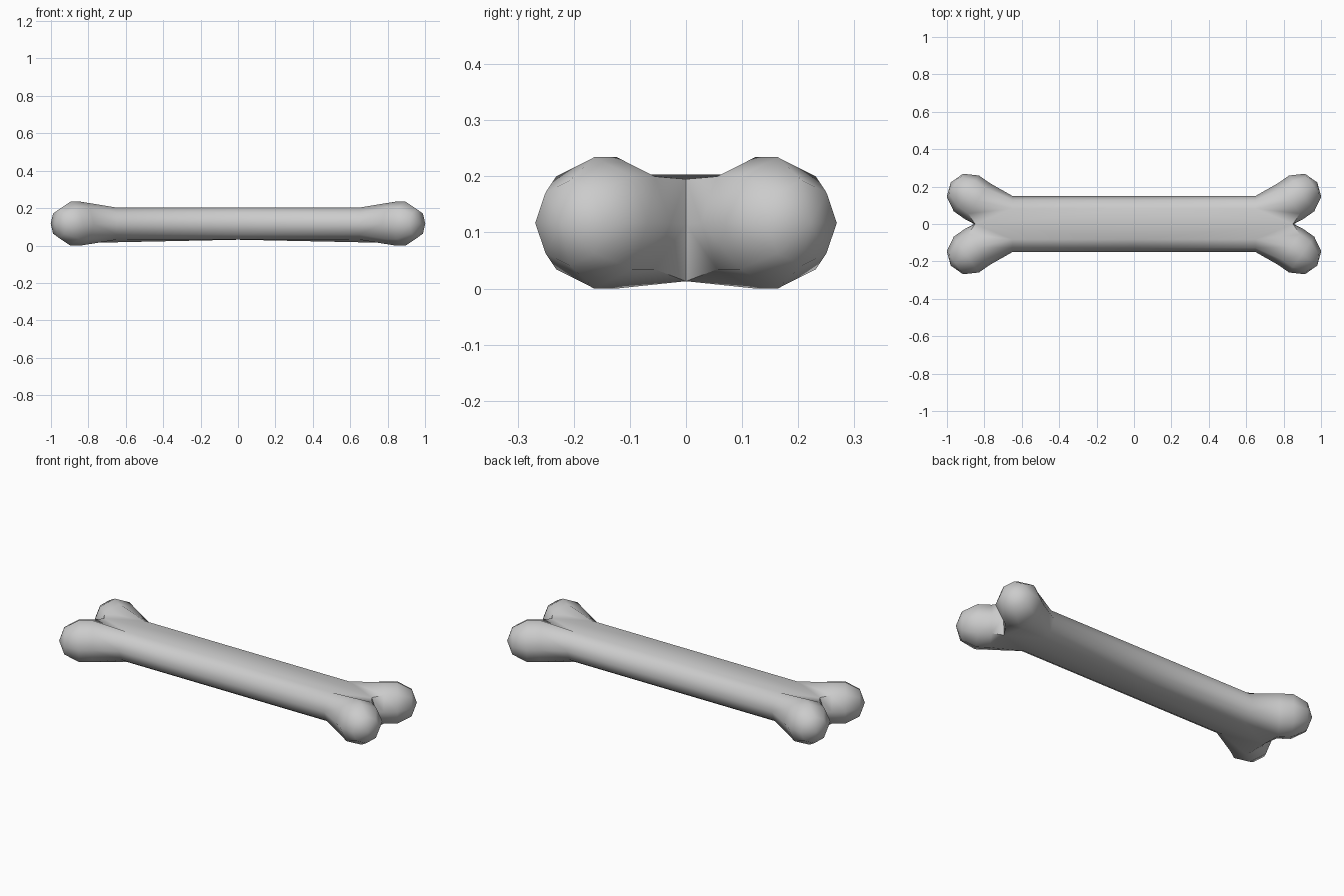
import bpy, bmesh
from math import sin, cos, radians, tau
from mathutils import Vector

if "Cube" in bpy.data.objects:
    bpy.data.objects.remove(bpy.data.objects["Cube"])

ZC = 0.117            # height of the bone's mid plane
SIDES = 8
bm = bmesh.new()


def ring(points):
    return [bm.verts.new(p) for p in points]


def bridge(a, b, ks):
    for k in ks:
        n = (k + 1) % SIDES
        bm.faces.new((a[k], a[n], b[n], b[k]))


# one quarter of the shaft: half section from the middle to where the lobes fork
half = [(0.15, 0), (0.128, 0.057), (0.082, 0.086), (0, 0.086),
        (0, 0), (0, -0.086), (0.082, -0.086), (0.128, -0.057)]
middle = {k: bm.verts.new((0, y, ZC + z)) for k, (y, z) in enumerate(half) if k != 4}
fork_pts = [Vector((0.65, y, ZC + z)) for y, z in half]
fork_pts[3] = Vector((0.85, 0, 0.195))      # crotch between the two lobes
fork_pts[4] = Vector((0.855, 0, 0.115))
fork_pts[5] = Vector((0.85, 0, 0.013))
fork = ring(fork_pts)
bridge(middle, fork, (5, 6, 7, 0, 1, 2))

# knobbly lobe: rings along a slanted axis, closed at the tip
centre = Vector((0.88, 0.152, ZC))
ang = radians(35)
axis = Vector((cos(ang), sin(ang), 0))
side = Vector((-sin(ang), cos(ang), 0))
up = Vector((0, 0, 1))
prev = fork
for along, r in ((-0.05, 0.117), (0.02, 0.117), (0.095, 0.076)):
    cur = ring([centre + axis * along
                + side * r * cos(tau * k / SIDES) + up * r * sin(tau * k / SIDES)
                for k in range(SIDES)])
    bridge(prev, cur, range(SIDES))
    prev = cur
tip = bm.verts.new(centre + axis * 0.122)
for k in range(SIDES):
    bm.faces.new((prev[k], prev[(k + 1) % SIDES], tip))

mesh = bpy.data.meshes.new("bone")
bm.to_mesh(mesh)
bm.free()
bone = bpy.data.objects.new("bone", mesh)
bpy.context.collection.objects.link(bone)

# mirror the quarter to both ends and both sides, then smooth
mirror = bone.modifiers.new("mirror", 'MIRROR')
mirror.use_axis = (True, True, False)
mirror.merge_threshold = 0.0005
bpy.context.view_layer.objects.active = bone
bone.select_set(True)
bpy.ops.object.modifier_apply(modifier=mirror.name)
bpy.ops.object.shade_smooth_by_angle(angle=radians(65))
